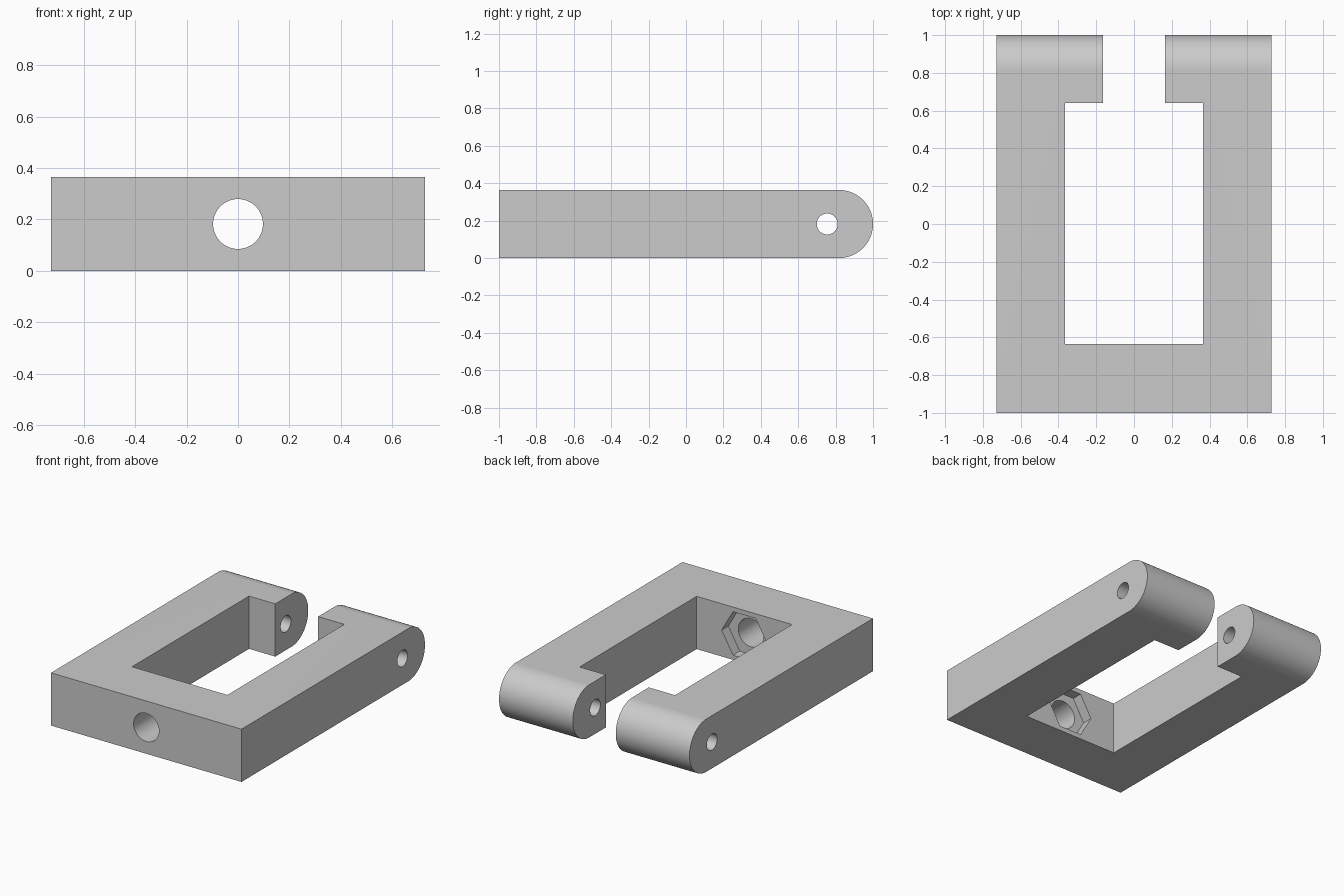
import bpy, bmesh, math
from mathutils import Matrix, Vector

old = bpy.data.objects.get("Cube")
if old:
    bpy.data.objects.remove(old, do_unlink=True)

HEIGHT = 0.364
MID = HEIGHT / 2
HALF_W = 0.727

grey = bpy.data.materials.new("light_grey")
grey.use_nodes = True
colour = (0.6, 0.6, 0.6, 1)
grey.diffuse_color = colour
grey.node_tree.nodes["Principled BSDF"].inputs["Base Color"].default_value = colour


def prism(name, points, direction):
    """Extrude a closed outline along a direction."""
    bm = bmesh.new()
    face = bm.faces.new([bm.verts.new(p) for p in points])
    top = bmesh.ops.extrude_face_region(bm, geom=[face])["geom"]
    verts = [v for v in top if isinstance(v, bmesh.types.BMVert)]
    bmesh.ops.translate(bm, verts=verts, vec=Vector(direction))
    bmesh.ops.recalc_face_normals(bm, faces=bm.faces)
    return finish(name, bm)


def rod(name, sides, radius, length, centre, axis):
    """Cylinder or hexagonal bar along the x or y axis."""
    bm = bmesh.new()
    turn = Matrix.Rotation(math.pi / 2, 4, "Y" if axis == "x" else "X")
    bmesh.ops.create_cone(bm, cap_ends=True, segments=sides, radius1=radius,
                          radius2=radius, depth=length,
                          matrix=Matrix.Translation(centre) @ turn)
    return finish(name, bm)


def finish(name, bm):
    mesh = bpy.data.meshes.new(name)
    bm.to_mesh(mesh)
    bm.free()
    mesh.materials.append(grey)
    obj = bpy.data.objects.new(name, mesh)
    bpy.context.collection.objects.link(obj)
    return obj


def cut(target, tool, operation="DIFFERENCE"):
    tool.hide_render = True
    mod = target.modifiers.new(tool.name, "BOOLEAN")
    mod.operation = operation
    mod.solver = "EXACT"
    mod.object = tool
    bpy.context.view_layer.objects.active = target
    bpy.ops.object.modifier_apply(modifier=mod.name)
    bpy.data.objects.remove(tool, do_unlink=True)


# Frame outline: right half, then its mirror image
half = [(HALF_W, -1), (HALF_W, 1), (0.164, 1), (0.164, 0.64),
        (0.364, 0.64), (0.364, -0.636)]
outline = half + [(-x, y) for x, y in reversed(half)]
frame = prism("clamp_frame", [(x, y, 0) for x, y in outline], (0, 0, HEIGHT))

# Rounded arm ends from a side profile
arc = [math.pi * (i / 48 - 0.5) for i in range(49)]
side = [(-1.2, HEIGHT), (-1.2, 0)]
side += [(1 - MID + MID * math.cos(a), MID + MID * math.sin(a)) for a in arc]
cut(frame, prism("side_profile", [(-1, y, z) for y, z in side], (2, 0, 0)), "INTERSECT")

# Pin hole across the arms, bolt hole and hexagonal nut pocket in the crossbar
cut(frame, rod("pin_hole", 48, 0.056, 2, (0, 0.755, MID), "x"))
cut(frame, rod("bolt_hole", 64, 0.097, 0.8, (0, -0.9, MID), "y"))
pocket = rod("nut_pocket", 6, 0.173, 0.2, (0, 0, 0), "y")
pocket.data.transform(Matrix.Translation((0, -0.609, MID)) @ Matrix.Rotation(math.pi / 6, 4, "Y"))
cut(frame, pocket)

# Smooth only the curved surfaces
bpy.ops.object.select_all(action="DESELECT")
frame.select_set(True)
bpy.context.view_layer.objects.active = frame
bpy.ops.object.shade_smooth_by_angle(angle=math.radians(30))
